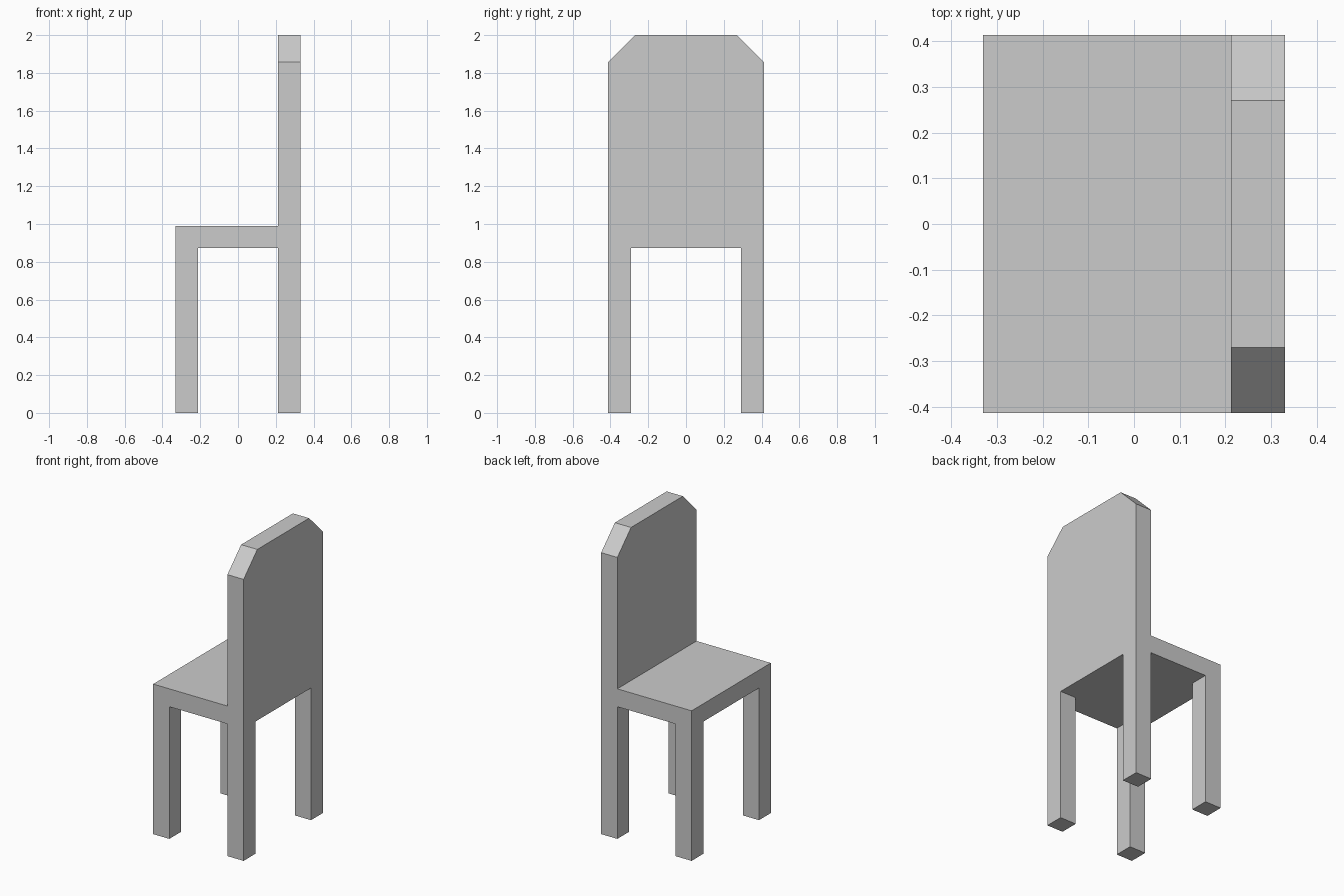
import bpy
import bmesh
from mathutils import Vector

cube = bpy.data.objects.get("Cube")
if cube:
    bpy.data.objects.remove(cube, do_unlink=True)

# Overall sizes
HALF_DEPTH, HALF_WIDTH = 0.33, 0.413
BAR = 0.118                      # thickness of legs, seat and backrest
SEAT_TOP, HEIGHT = 0.99, 2.0
SEAT_BOTTOM = SEAT_TOP - BAR
CHAMFER = 0.143
MARGIN = 0.2                     # lets the crossing profile overshoot

grey = bpy.data.materials.new("painted_grey")
grey.use_nodes = True
colour = (0.6, 0.6, 0.6, 1)
grey.diffuse_color = colour
grey.node_tree.nodes["Principled BSDF"].inputs["Base Color"].default_value = colour


def extrude_profile(name, points, sweep):
    """Make a prism from a flat outline, centred along the sweep vector."""
    bm = bmesh.new()
    face = bm.faces.new([bm.verts.new(Vector(p) - sweep / 2) for p in points])
    grown = bmesh.ops.extrude_face_region(bm, geom=[face])["geom"]
    moved = [g for g in grown if isinstance(g, bmesh.types.BMVert)]
    bmesh.ops.translate(bm, verts=moved, vec=sweep)
    bmesh.ops.recalc_face_normals(bm, faces=bm.faces)
    mesh = bpy.data.meshes.new(name)
    bm.to_mesh(mesh)
    bm.free()
    mesh.materials.append(grey)
    obj = bpy.data.objects.new(name, mesh)
    bpy.context.collection.objects.link(obj)
    return obj


# Seat, backrest and legs as one stepped outline, swept across the width
d, back = HALF_DEPTH, HALF_DEPTH - BAR
outline = [(-d, 0), (BAR - d, 0), (BAR - d, SEAT_BOTTOM), (back, SEAT_BOTTOM),
           (back, 0), (d, 0), (d, HEIGHT), (back, HEIGHT),
           (back, SEAT_TOP), (-d, SEAT_TOP)]
chair = extrude_profile("chair", [(x, 0, z) for x, z in outline],
                        Vector((0, 2 * HALF_WIDTH, 0)))

# Crossing outline: gap between the legs and chamfered top corners
w, inner = HALF_WIDTH + MARGIN, HALF_WIDTH - BAR - 0.005
slope_y, slope_z = HALF_WIDTH - CHAMFER - MARGIN, HEIGHT + MARGIN
half = [(inner, SEAT_BOTTOM), (inner, -MARGIN), (w, -MARGIN),
        (w, HEIGHT - CHAMFER - MARGIN), (slope_y, slope_z)]
outline = half + [(-y, z) for y, z in reversed(half)]
crossing = extrude_profile("crossing_profile", [(0, y, z) for y, z in outline],
                           Vector((2 * d + MARGIN, 0, 0)))
crossing.hide_render = True

# Keep what both outlines share, then drop the helper
cut = chair.modifiers.new("shape_across", 'BOOLEAN')
cut.operation = 'INTERSECT'
cut.solver = 'EXACT'
cut.object = crossing
bpy.context.view_layer.objects.active = chair
chair.select_set(True)
bpy.ops.object.modifier_apply(modifier=cut.name)
bpy.data.objects.remove(crossing, do_unlink=True)
